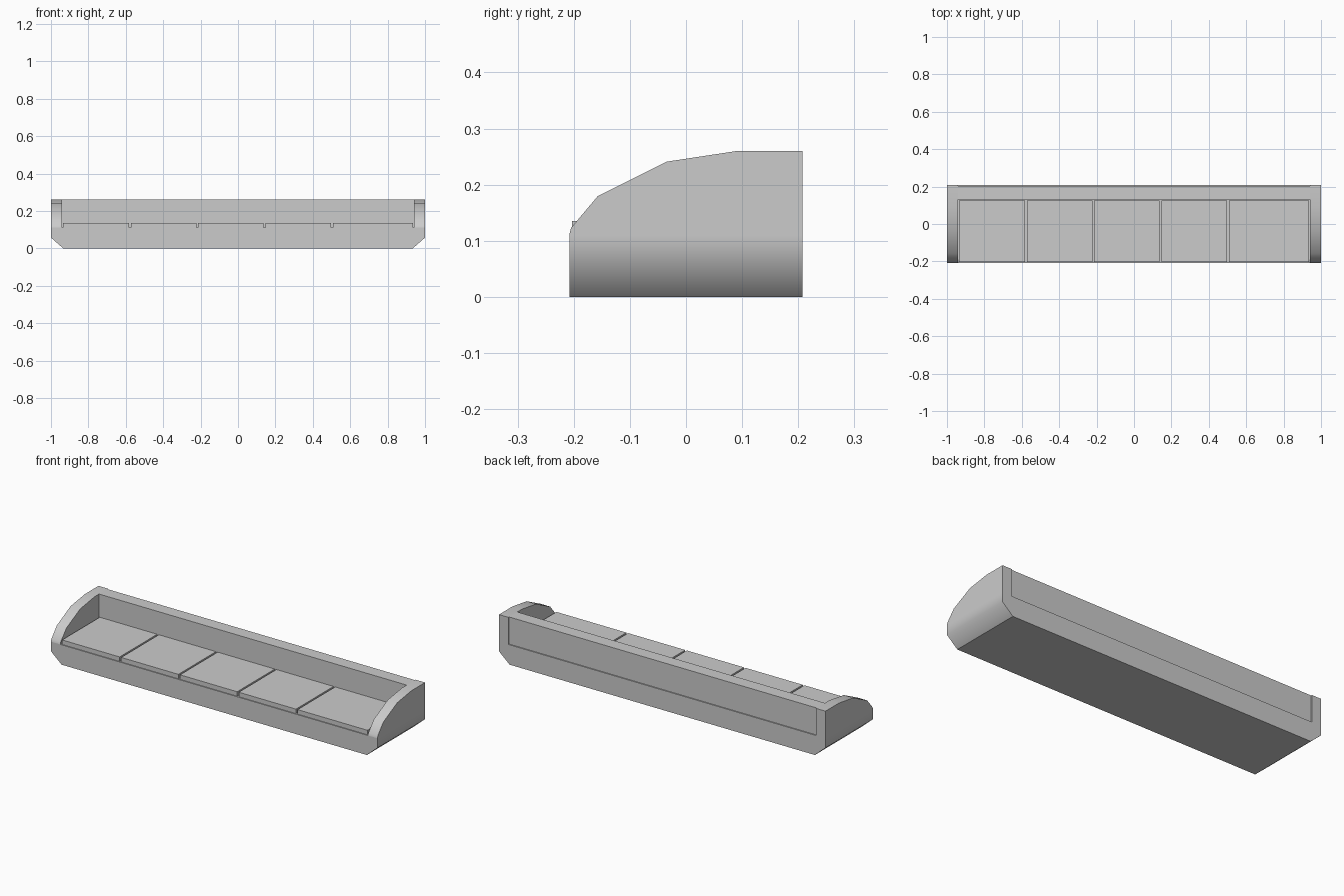
import bpy, math

if "Cube" in bpy.data.objects:
    bpy.data.objects.remove(bpy.data.objects["Cube"])


def prism(name, profile, axis, lo, hi):
    """Extrude a closed 2D profile along x (profile is y,z) or y (profile is x,z)."""
    n = len(profile)
    verts = []
    for d in (lo, hi):
        for a, b in profile:
            verts.append((d, a, b) if axis == 'x' else (a, d, b))
    faces = [tuple(range(n)), tuple(range(2 * n - 1, n - 1, -1))]
    faces += [(i, i + n, (i + 1) % n + n, (i + 1) % n) for i in range(n)]
    if axis == 'x':
        faces = [f[::-1] for f in faces]
    mesh = bpy.data.meshes.new(name)
    mesh.from_pydata(verts, [], faces)
    mesh.update()
    ob = bpy.data.objects.new(name, mesh)
    bpy.context.collection.objects.link(ob)
    return ob


def box(name, x0, x1, y0, y1, z0, z1):
    return prism(name, [(x0, z0), (x1, z0), (x1, z1), (x0, z1)], 'y', y0, y1)


Y = 0.208
SEAT = 0.11
INNER = 0.942

# Base with chamfered lower ends, softly shaded around the chamfers
base = prism("base", [(-0.935, 0), (0.935, 0), (1, 0.057), (1, SEAT),
                      (-1, SEAT), (-1, 0.057)], 'y', -Y, Y)
for p in base.data.polygons:
    p.use_smooth = abs(p.normal.x) > 0.3

# Curved armrests at both ends
arm_profile = [(-Y, SEAT), (Y, SEAT), (Y, 0.26), (0.09, 0.26),
               (-0.035, 0.241), (-0.157, 0.18), (-0.205, 0.123)]
for side, lo, hi in (("left", -1, -INNER), ("right", INNER, 1)):
    arm = prism(side + "_armrest", arm_profile, 'x', lo, hi)
    bpy.ops.object.select_all(action='DESELECT')
    arm.select_set(True)
    bpy.context.view_layer.objects.active = arm
    bpy.ops.object.shade_smooth_by_angle(angle=math.radians(30))

# Backrest, slightly recessed from the rear
box("backrest", -INNER, INNER, 0.13, 0.202, SEAT, 0.26)

# Row of seat cushions with narrow gaps
edges = [-0.94, -0.578, -0.218, 0.142, 0.502, 0.94]
for i, (a, b) in enumerate(zip(edges, edges[1:])):
    box(f"seat_cushion_{i + 1}", a + 0.005, b - 0.005, -0.203, 0.126, SEAT, 0.135)
